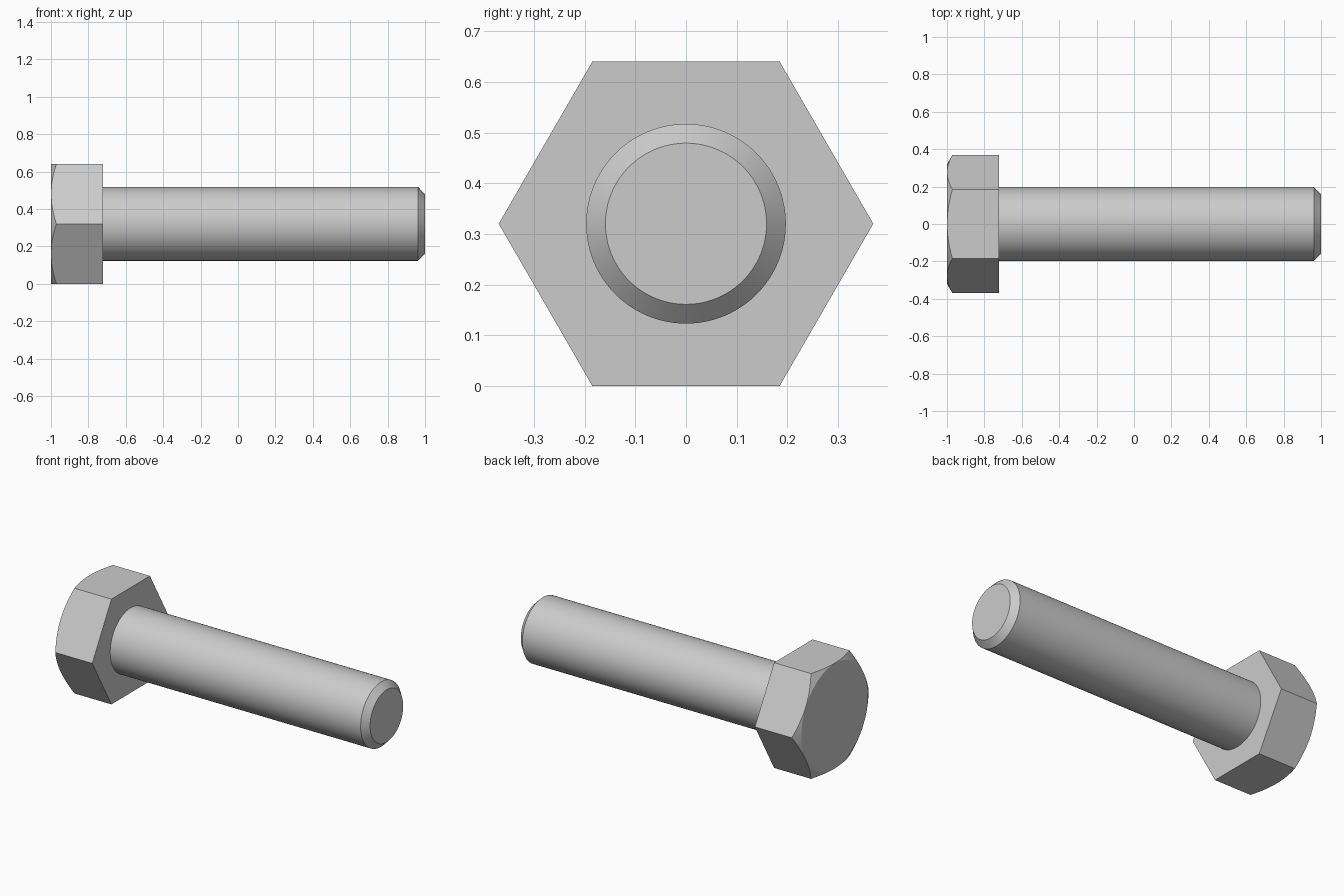
import bpy
import bmesh
from math import cos, sin, pi, radians, tan

default = bpy.data.objects.get("Cube")
if default:
    bpy.data.objects.remove(default, do_unlink=True)

AXIS_Z = 0.32
FLAT = 0.32                      # half the width across flats
CORNER = FLAT / cos(pi / 6)
HEAD_END = -0.722
SHAFT_R = 0.197

steel = bpy.data.materials.new("grey steel")
steel.use_nodes = True
grey = (0.6, 0.6, 0.6, 1)
steel.diffuse_color = grey
steel.node_tree.nodes["Principled BSDF"].inputs["Base Color"].default_value = grey


def lathe(name, profile, sides):
    """Closed solid around the x axis from (x, radius) points."""
    bm = bmesh.new()
    rings = []
    for x, r in profile:
        angles = [2 * pi * i / sides for i in range(sides)]
        rings.append([bm.verts.new((x, r * cos(a), AXIS_Z + r * sin(a))) for a in angles])
    for a, b in zip(rings, rings[1:]):
        for i in range(sides):
            j = (i + 1) % sides
            bm.faces.new((a[i], a[j], b[j], b[i]))
    bm.faces.new(rings[0])
    bm.faces.new(rings[-1])
    bmesh.ops.recalc_face_normals(bm, faces=bm.faces)
    mesh = bpy.data.meshes.new(name)
    bm.to_mesh(mesh)
    bm.free()
    mesh.materials.append(steel)
    obj = bpy.data.objects.new(name, mesh)
    bpy.context.collection.objects.link(obj)
    return obj


def activate(obj):
    bpy.ops.object.select_all(action='DESELECT')
    obj.select_set(True)
    bpy.context.view_layer.objects.active = obj


# Hexagonal head, its outer corners trimmed by a 30 degree cone
head = lathe("hex_head", [(-1.05, CORNER), (HEAD_END, CORNER)], 6)
rim = FLAT - 0.001
wide = rim + 0.06 / tan(radians(30))
cutter = lathe("chamfer_cutter", [(-1, rim), (-0.94, wide), (-0.6, wide)], 96)
cutter.hide_render = True
trim = head.modifiers.new("corner_chamfer", 'BOOLEAN')
trim.operation = 'INTERSECT'
trim.solver = 'EXACT'
trim.object = cutter
activate(head)
bpy.ops.object.modifier_apply(modifier=trim.name)
bpy.data.objects.remove(cutter, do_unlink=True)

# Round shaft with a chamfered tip
shaft = lathe("shaft", [(HEAD_END - 0.01, SHAFT_R), (0.963, SHAFT_R), (1, 0.159)], 96)

for part in (head, shaft):
    activate(part)
    bpy.ops.object.shade_smooth_by_angle(angle=radians(20))
